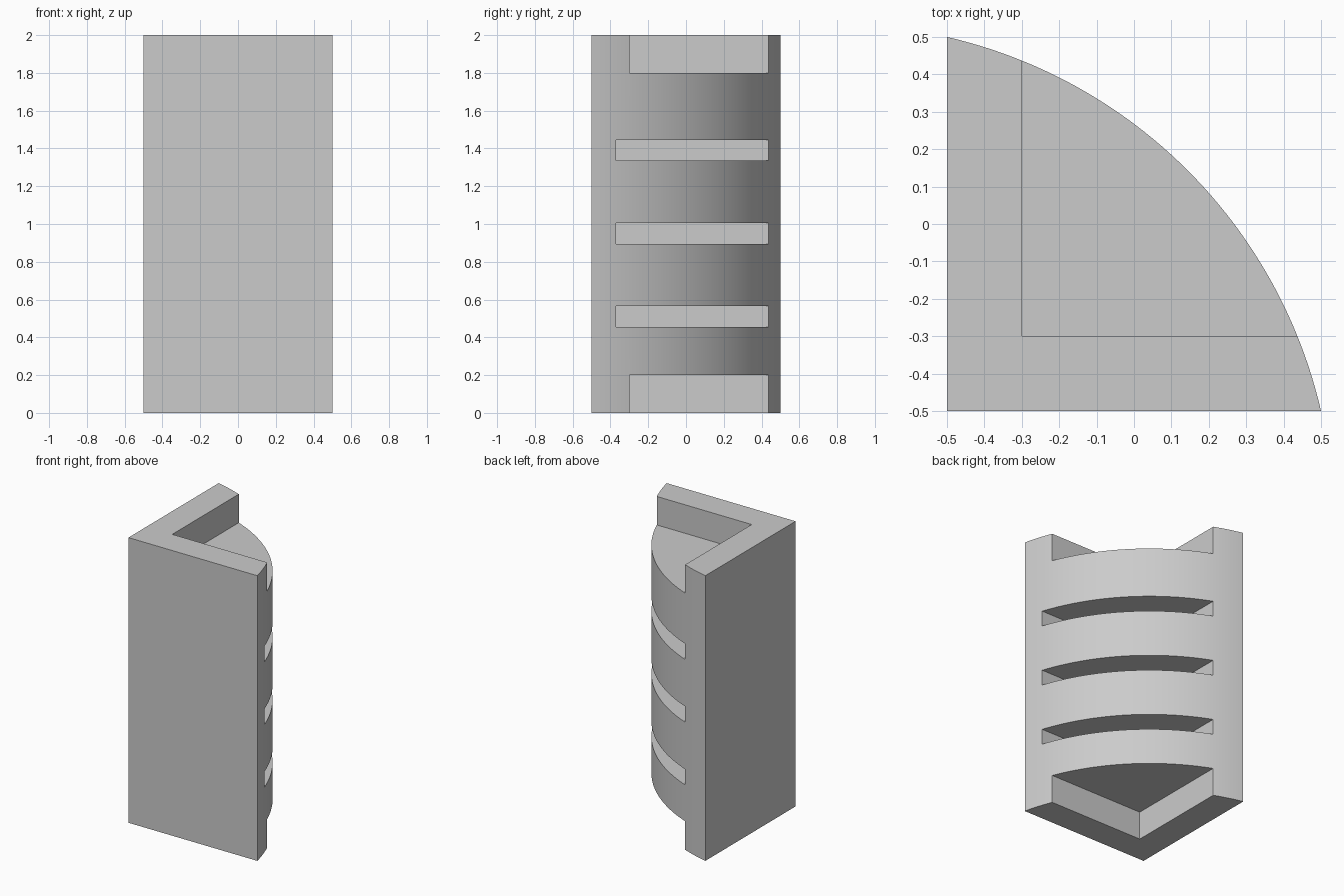
import bpy, bmesh, math

if "Cube" in bpy.data.objects:
    bpy.data.objects.remove(bpy.data.objects["Cube"], do_unlink=True)

grey = bpy.data.materials.new("light grey")
grey.use_nodes = True
COLOUR = (0.6, 0.6, 0.6, 1)
grey.diffuse_color = COLOUR
grey.node_tree.nodes["Principled BSDF"].inputs["Base Color"].default_value = COLOUR


def prism(name, outline, z0, z1):
    """Extrude a flat outline from z0 to z1."""
    bm = bmesh.new()
    base = bm.faces.new([bm.verts.new((x, y, z0)) for x, y in outline])
    top = bmesh.ops.extrude_face_region(bm, geom=[base])["geom"]
    verts = [v for v in top if isinstance(v, bmesh.types.BMVert)]
    bmesh.ops.translate(bm, vec=(0, 0, z1 - z0), verts=verts)
    bmesh.ops.recalc_face_normals(bm, faces=bm.faces)
    mesh = bpy.data.meshes.new(name)
    bm.to_mesh(mesh)
    bm.free()
    obj = bpy.data.objects.new(name, mesh)
    bpy.context.collection.objects.link(obj)
    mesh.materials.append(grey)
    return obj


def rectangle(x0, y0, x1, y1):
    return [(x0, y0), (x1, y0), (x1, y1), (x0, y1)]


# Body: square corner at the front, closed by a shallow arc at the back
CENTRE, STEPS = -0.8, 48
radius = math.hypot(0.5 - CENTRE, -0.5 - CENTRE)
start = math.atan2(-0.5 - CENTRE, 0.5 - CENTRE)
sweep = math.pi / 2 - 2 * start
outline = [(-0.5, -0.5)]
for i in range(STEPS + 1):
    a = start + sweep * i / STEPS
    outline.append((CENTRE + radius * math.cos(a), CENTRE + radius * math.sin(a)))
body = prism("corner_block", outline, 0, 2)

# Recesses at both ends and three slots across the curved face
cutters = [prism("end_cutter", rectangle(-0.3, -0.3, 1, 1), z0, z1)
           for z0, z1 in ((-0.2, 0.2), (1.8, 2.2))]
for i in range(3):
    z = 0.455 + 0.44 * i
    cutters.append(prism("slot_cutter", rectangle(-0.3, -0.37, 1, 1), z, z + 0.11))

bpy.context.view_layer.objects.active = body
for cutter in cutters:
    cutter.hide_render = True
    mod = body.modifiers.new("cut", "BOOLEAN")
    mod.operation = "DIFFERENCE"
    mod.solver = "EXACT"
    mod.object = cutter
    bpy.ops.object.modifier_apply(modifier=mod.name)
    bpy.data.objects.remove(cutter, do_unlink=True)

# Smooth arc, sharp corners
bpy.ops.object.select_all(action="DESELECT")
body.select_set(True)
bpy.ops.object.shade_smooth_by_angle(angle=math.radians(20))
